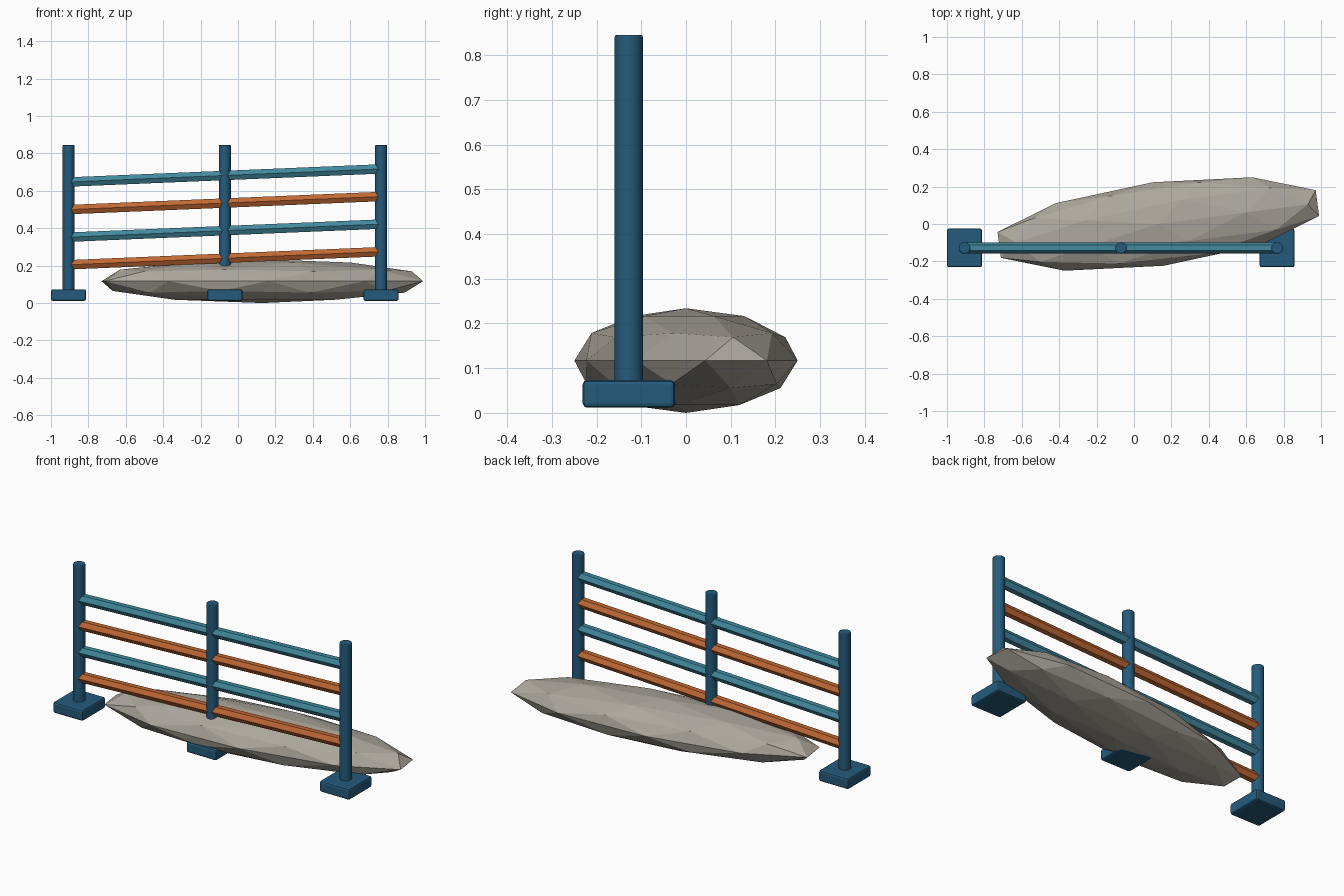
import bpy, math
from mathutils import Vector

cube = bpy.data.objects.get("Cube")
if cube:
    bpy.data.objects.remove(cube, do_unlink=True)


def material(name, rgb):
    m = bpy.data.materials.new(name)
    m.use_nodes = True
    color = (*rgb, 1)
    m.diffuse_color = color
    m.node_tree.nodes["Principled BSDF"].inputs["Base Color"].default_value = color
    return m


NAVY = material("navy_paint", (0.018, 0.105, 0.2))
TEAL = material("teal_paint", (0.055, 0.25, 0.345))
ORANGE = material("orange_paint", (0.53, 0.14, 0.034))
STONE = material("grey_stone", (0.42, 0.39, 0.335))

FENCE_Y = -0.128
POST_X = {"right": -0.906, "middle": -0.07, "left": 0.765}


def finish(name, mat, bevel=0, segments=2, smooth=False):
    """Name and colour the active object, round its edges and set its shading."""
    ob = bpy.context.object
    ob.name = ob.data.name = name
    ob.data.materials.append(mat)
    bpy.ops.object.transform_apply(location=False, rotation=True, scale=True)
    if smooth:
        bpy.ops.object.shade_smooth_by_angle(angle=math.radians(35))
    if bevel:
        mod = ob.modifiers.new("rounded_edges", 'BEVEL')
        mod.width = bevel
        mod.segments = segments
        mod.limit_method = 'ANGLE'
        mod.angle_limit = math.radians(40)
    return ob


# Upright posts on rounded block feet
for side, x in POST_X.items():
    bpy.ops.mesh.primitive_cylinder_add(vertices=20, radius=0.0315, depth=0.803,
                                        location=(x, FENCE_Y, 0.4435))
    finish(side + "_post", NAVY, 0.004, 2, True)
    bpy.ops.mesh.primitive_cube_add(size=1, location=(x, FENCE_Y, 0.0425))
    bpy.context.object.scale = (0.187, 0.206, 0.062)
    finish(side + "_foot", NAVY, 0.01, 2)

# Sloping six-sided rails in alternating colours
for i in range(4):
    z = 0.205 + 0.1475 * i
    start = Vector((POST_X["right"] + 0.012, FENCE_Y, z))
    end = Vector((POST_X["left"] - 0.012, FENCE_Y, z + 0.069))
    along = end - start
    bpy.ops.mesh.primitive_cylinder_add(
        vertices=6, radius=0.029, depth=along.length, location=(start + end) / 2,
        rotation=(0, math.atan2(along.x, along.z), 0))
    finish(f"rail_{i + 1}", TEAL if i % 2 else ORANGE)

# Long faceted boulder lying beneath the fence
bpy.ops.mesh.primitive_ico_sphere_add(subdivisions=2, radius=1, location=(0.13, 0, 0.117),
                                      rotation=(0, 0, math.radians(7.5)))
bpy.context.object.scale = (0.902, 0.225, 0.117)
finish("boulder", STONE)
